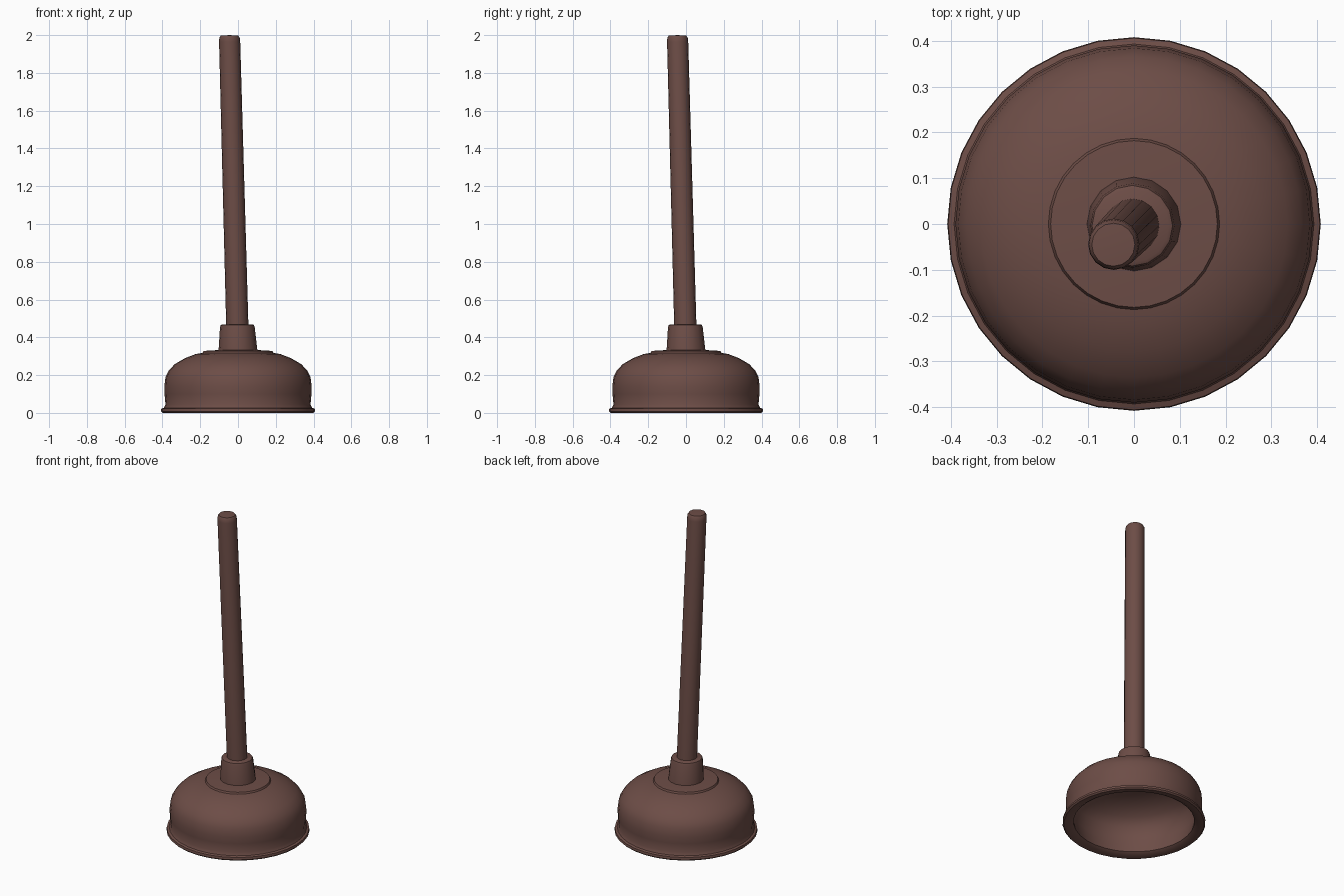
import bpy, math
from mathutils import Vector

if "Cube" in bpy.data.objects:
    bpy.data.objects.remove(bpy.data.objects["Cube"])

mat = bpy.data.materials.new("reddish brown rubber")
mat.diffuse_color = (0.152, 0.074, 0.062, 1)
mat.use_nodes = True
mat.node_tree.nodes["Principled BSDF"].inputs["Base Color"].default_value = mat.diffuse_color


def lathe(name, profile, sides, base=(0, 0, 0), lean=(0, 0), angle=40):
    """Revolve (radius, z) points; lean shifts rings in x, y per unit of z."""
    verts, faces, rings = [], [], []
    for r, z in profile:
        cx, cy = base[0] + lean[0] * z, base[1] + lean[1] * z
        if r == 0:
            rings.append([len(verts)] * sides)
            verts.append((cx, cy, base[2] + z))
        else:
            rings.append(list(range(len(verts), len(verts) + sides)))
            for i in range(sides):
                a = 2 * math.pi * i / sides
                verts.append((cx + r * math.cos(a), cy + r * math.sin(a), base[2] + z))
    for lo, hi in zip(rings, rings[1:]):
        for i in range(sides):
            j = (i + 1) % sides
            quad = list(dict.fromkeys((lo[i], lo[j], hi[j], hi[i])))
            if len(quad) > 2:
                faces.append(quad)
    me = bpy.data.meshes.new(name)
    me.from_pydata(verts, [], faces)
    me.materials.append(mat)
    ob = bpy.data.objects.new(name, me)
    bpy.context.collection.objects.link(ob)
    bpy.ops.object.select_all(action='DESELECT')
    ob.select_set(True)
    bpy.context.view_layer.objects.active = ob
    bpy.ops.object.shade_smooth_by_angle(angle=math.radians(angle))
    return ob


# Hollow rubber cup: inner dome, underside lip, flared rim, outer dome
lathe("rubber_cup", [
    (0, 0.29), (0.17, 0.285), (0.25, 0.26), (0.31, 0.225), (0.35, 0.18),
    (0.36, 0.10), (0.345, 0.03), (0.345, 0.015), (0.365, 0.002), (0.40, 0.0),
    (0.408, 0.008), (0.406, 0.022), (0.393, 0.027), (0.384, 0.045),
    (0.389, 0.10), (0.390, 0.14), (0.384, 0.19), (0.366, 0.225),
    (0.335, 0.258), (0.28, 0.29), (0.225, 0.311), (0.187, 0.318),
    (0.182, 0.328), (0.10, 0.333), (0, 0.333)], 32)

# Tapered collar leaning with the handle
lean = (-0.027, -0.027)
lathe("collar", [(0.103, 0), (0.092, 0.125), (0.088, 0.137), (0.080, 0.141), (0, 0.141)],
      16, (0, 0, 0.328), lean)

# Long leaning handle with a softly rounded end
lathe("handle", [(0, 0), (0.059, 0), (0.056, 1.565), (0.054, 1.585), (0.047, 1.597), (0, 1.60)],
      16, (-0.002, -0.002, 0.40), lean)
